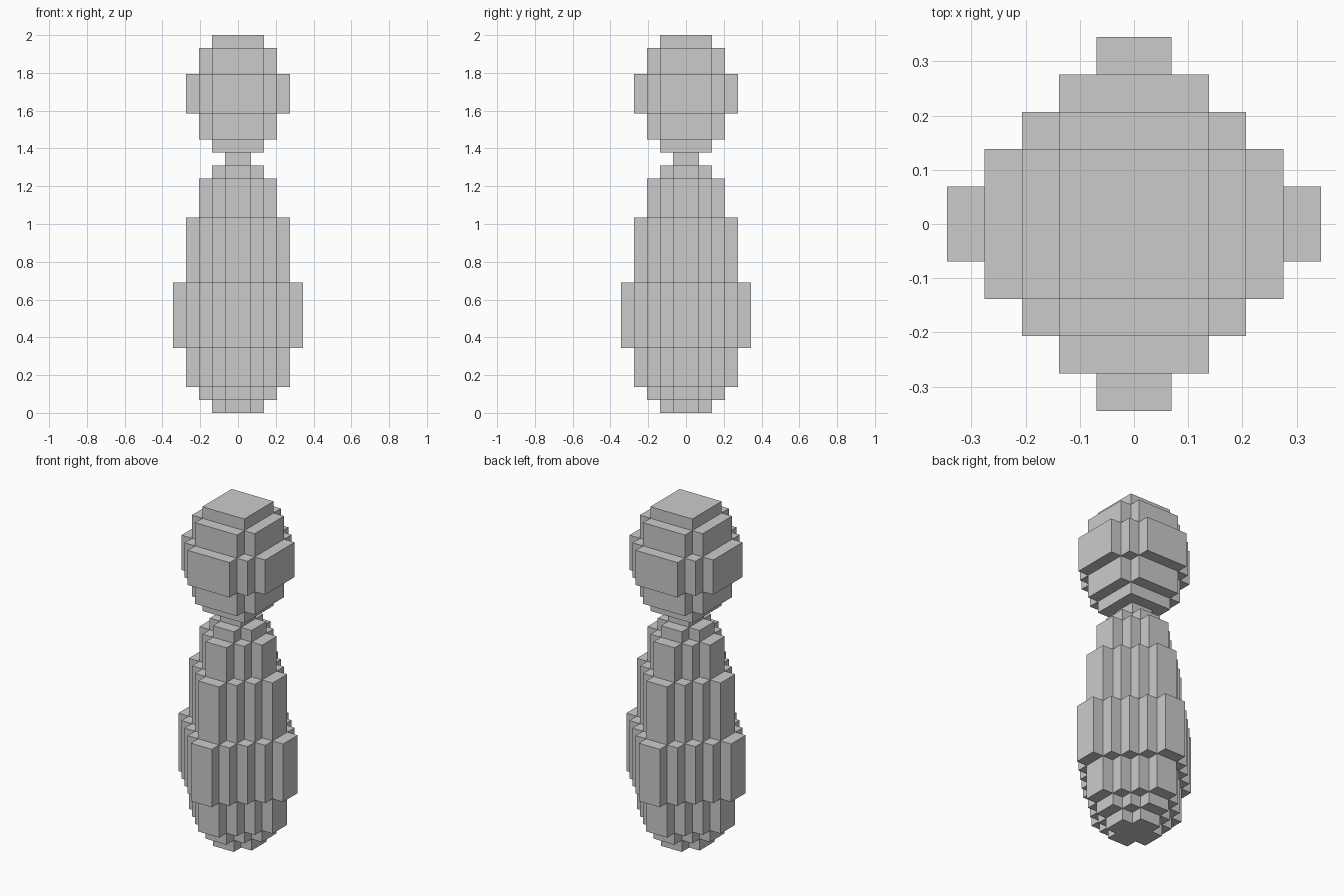
import bpy, bmesh, math

if "Cube" in bpy.data.objects:
    bpy.data.objects.remove(bpy.data.objects["Cube"])

U = 2 / 29  # one block

# Quarter cross-sections: half-width (in blocks) of each row going out from the centre
def stepped(n):
    return list(range(n, 0, -1))

HEAD_S, HEAD_M, HEAD_L = [2, 2], [3, 3, 2], [4, 4, 3, 2]

# Tiers from the bottom up: (height in blocks, quarter section)
BODY = [(1, stepped(2)), (1, stepped(3)), (3, stepped(4)), (5, stepped(5)),
        (5, stepped(4)), (3, stepped(3)), (1, stepped(2))]
NECK = [(1, stepped(1))]
HEAD = [(1, HEAD_S), (2, HEAD_M), (3, HEAD_L), (2, HEAD_M), (1, HEAD_S)]


def fill(tiers, z):
    """Return the set of filled blocks for stacked tiers, and the next level."""
    cells = set()
    for height, rows in tiers:
        for k in range(z, z + height):
            for r, w in enumerate(rows):
                for x in range(-w, w):
                    cells |= {(x, r, k), (x, -r - 1, k)}
        z += height
    return cells, z


def build(name, cells, solid):
    """Skin the exposed sides of the blocks, then merge coplanar faces."""
    bm = bmesh.new()
    verts = {}

    def vert(p):
        if p not in verts:
            verts[p] = bm.verts.new([c * U for c in p])
        return verts[p]

    for c in sorted(cells):
        for axis in range(3):
            for side in (0, 1):
                n = list(c)
                n[axis] += 2 * side - 1
                if tuple(n) in solid:
                    continue
                quad = []
                for a, b in ((0, 0), (1, 0), (1, 1), (0, 1)):
                    p = list(c)
                    p[axis] += side
                    p[(axis + 1) % 3] += a
                    p[(axis + 2) % 3] += b
                    quad.append(vert(tuple(p)))
                bm.faces.new(quad if side else quad[::-1])
    bmesh.ops.dissolve_limit(bm, angle_limit=math.radians(1),
                             verts=bm.verts[:], edges=bm.edges[:])
    mesh = bpy.data.meshes.new(name)
    bm.to_mesh(mesh)
    bm.free()
    bpy.context.collection.objects.link(bpy.data.objects.new(name, mesh))


# Stack the parts, then skin each one against the whole solid
parts, level = {}, 0
for name, tiers in (("body", BODY), ("neck", NECK), ("head", HEAD)):
    parts[name], level = fill(tiers, level)
solid = set().union(*parts.values())
for name, cells in parts.items():
    build(name, cells, solid)
